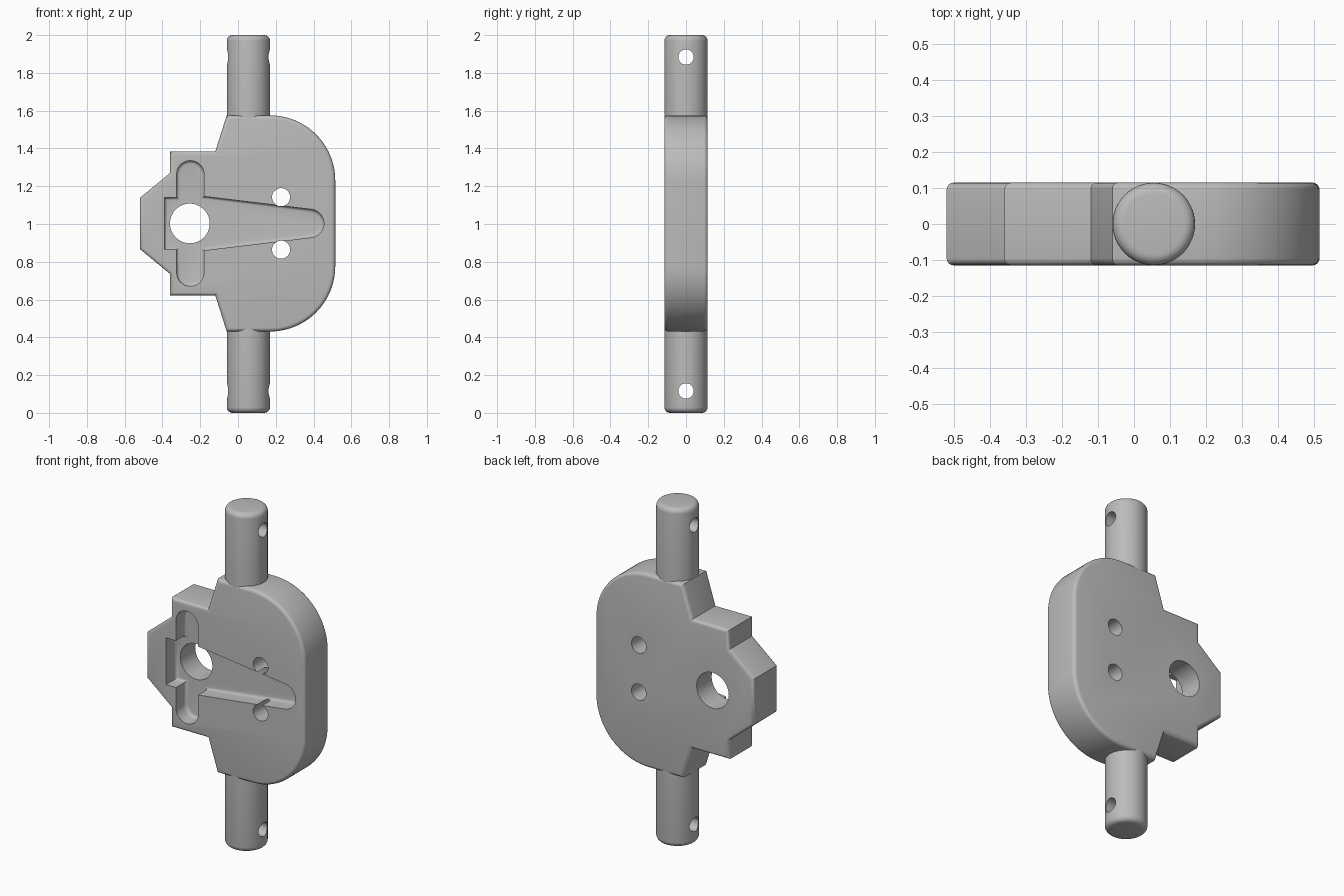
import bpy, bmesh
from math import sin, cos, radians
from mathutils import Matrix

MID = 1.003          # height of the symmetry plane
HALF = 0.115         # half thickness of the plate

cube = bpy.data.objects.get("Cube")
if cube:
    bpy.data.objects.remove(cube, do_unlink=True)

grey = bpy.data.materials.new("plain_grey")
grey.use_nodes = True
grey.diffuse_color = (0.5, 0.5, 0.5, 1)
grey.node_tree.nodes["Principled BSDF"].inputs["Base Color"].default_value = (0.5, 0.5, 0.5, 1)


def arc(cx, cz, r, start, end, n):
    angles = [radians(start + (end - start) * i / n) for i in range(n + 1)]
    return [(cx + r * cos(a), cz + r * sin(a)) for a in angles]


def finish(bm, name):
    bmesh.ops.recalc_face_normals(bm, faces=bm.faces[:])
    mesh = bpy.data.meshes.new(name)
    bm.to_mesh(mesh)
    bm.free()
    mesh.materials.append(grey)
    obj = bpy.data.objects.new(name, mesh)
    bpy.context.collection.objects.link(obj)
    return obj


def slab(name, half, y0, y1, radius, rounded):
    """Mirror a half profile about MID, extrude it along y, round the rims at the listed depths."""
    profile = half + [(x, -z) for x, z in reversed(half)]
    bm = bmesh.new()
    face = bm.faces.new([bm.verts.new((x, y0, MID + z)) for x, z in profile])
    new = bmesh.ops.extrude_face_region(bm, geom=[face])["geom"]
    bmesh.ops.translate(bm, vec=(0, y1 - y0, 0),
                        verts=[g for g in new if isinstance(g, bmesh.types.BMVert)])
    bmesh.ops.recalc_face_normals(bm, faces=bm.faces[:])
    rims = [e for e in bm.edges
            if any(all(abs(v.co.y - y) < 1e-5 for v in e.verts) for y in rounded)]
    bmesh.ops.bevel(bm, geom=rims, offset=radius, segments=4, profile=0.5, affect="EDGES")
    return finish(bm, name)


def cylinder(name, r, length, centre, axis="Z", sides=48, round_end=0):
    bm = bmesh.new()
    bmesh.ops.create_cone(bm, cap_ends=True, segments=sides, radius1=r, radius2=r, depth=length)
    if round_end:
        tip = length / 2 * round_end
        rim = [e for e in bm.edges if all(abs(v.co.z - tip) < 1e-5 for v in e.verts)]
        bmesh.ops.bevel(bm, geom=rim, offset=0.03, segments=5, profile=0.5, affect="EDGES")
    if axis != "Z":
        turn = Matrix.Rotation(radians(90), 3, "Y" if axis == "X" else "X")
        bmesh.ops.rotate(bm, verts=bm.verts[:], matrix=turn)
    bmesh.ops.translate(bm, vec=centre, verts=bm.verts[:])
    return finish(bm, name)


def cut(obj, cutter):
    mod = obj.modifiers.new("cut", "BOOLEAN")
    mod.operation, mod.solver, mod.object = "DIFFERENCE", "EXACT", cutter
    bpy.context.view_layer.objects.active = obj
    bpy.ops.object.modifier_apply(modifier=mod.name)
    bpy.data.objects.remove(cutter, do_unlink=True)


def smooth(obj):
    bpy.ops.object.select_all(action="DESELECT")
    obj.select_set(True)
    bpy.context.view_layer.objects.active = obj
    bpy.ops.object.shade_smooth_by_angle(angle=radians(30))


# Main plate: pointed tab at the right, large rounded corners at the left
outline = [(-0.52, 0.135), (-0.36, 0.267), (-0.36, 0.382), (-0.12, 0.382), (-0.06, 0.572)]
outline += arc(0.17, 0.227, 0.345, 90, 0, 20)
plate = slab("plate", outline, -HALF, HALF, 0.02, (-HALF, HALF))

# Front pocket: side notch, upright slot and tapered channel
pocket = [(-0.39, 0.138), (-0.325, 0.138)]
pocket += arc(-0.2525, 0.26, 0.0725, 180, 0, 16)
pocket += [(-0.18, 0.143)]
pocket += arc(0.38, 0, 0.075, 83, 5, 8)
floor = -HALF + 0.09
cut(plate, slab("pocket_cutter", pocket, -0.2, floor, 0.018, (floor,)))

# Through holes in the plate
cut(plate, cylinder("bore_cutter", 0.105, 0.6, (-0.255, 0, MID), "Y"))
for side in (-1, 1):
    cut(plate, cylinder("hole_cutter", 0.048, 0.6, (0.228, 0, MID + side * 0.139), "Y", 32))
smooth(plate)

# Rods above and below, each with a cross pin hole
for name, side in (("upper_rod", 1), ("lower_rod", -1)):
    rod = cylinder(name, 0.1145, 0.5, (0.055, 0, 1 + side * 0.75), round_end=side)
    cut(rod, cylinder("pin_cutter", 0.041, 0.5, (0.055, 0, 1 + side * 0.884), "X", 32))
    smooth(rod)
